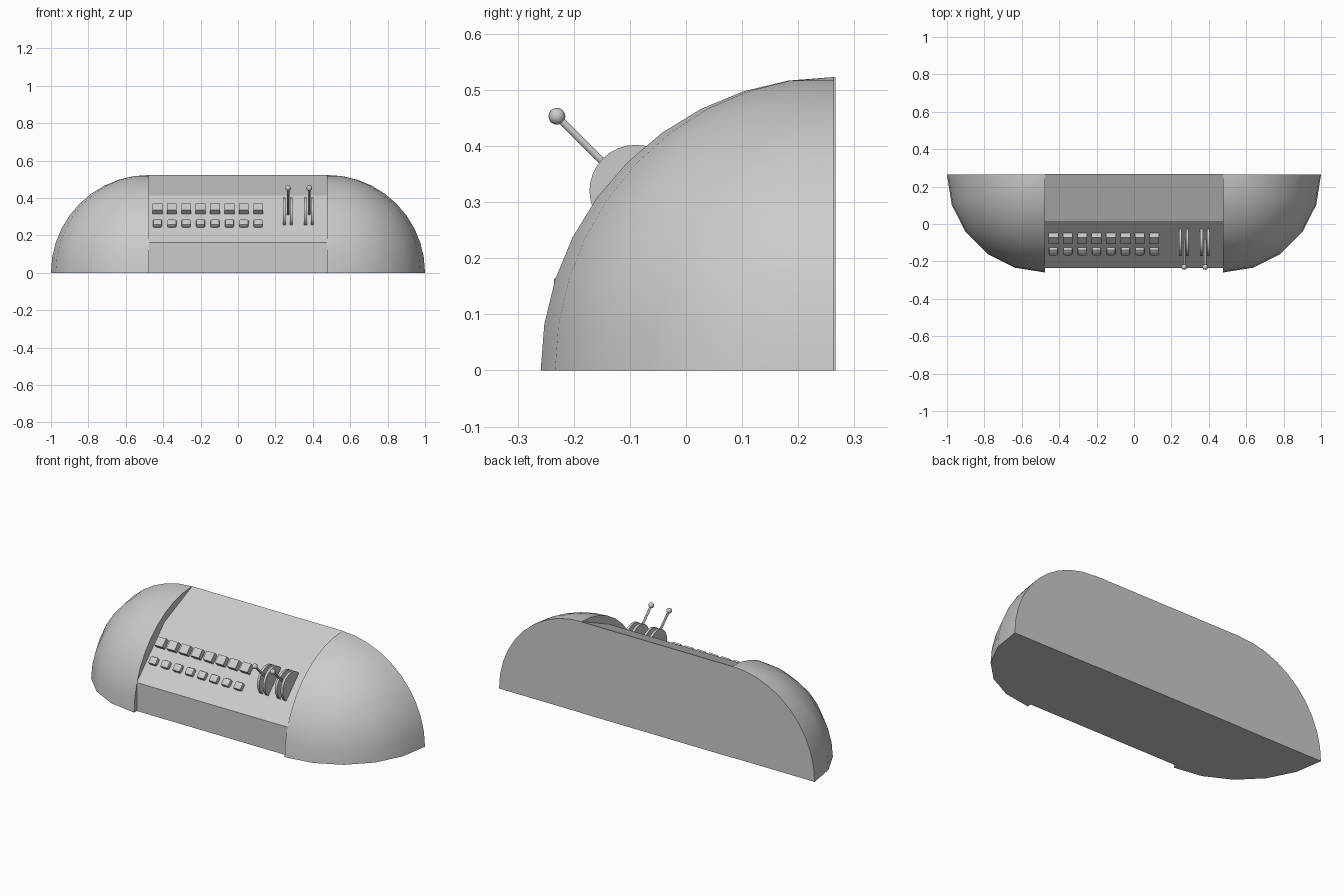
import bpy, bmesh
from math import sin, cos, pi, radians
from mathutils import Vector, Matrix

if "Cube" in bpy.data.objects:
    bpy.data.objects.remove(bpy.data.objects["Cube"])

R, XD, YB = 0.523, 0.477, 0.264       # dome radius, dome centre x, back plane y
TILT = Matrix.Rotation(radians(45), 3, 'X')


def finish(name, bm, smooth=False):
    bmesh.ops.remove_doubles(bm, verts=bm.verts, dist=1e-6)
    bmesh.ops.recalc_face_normals(bm, faces=bm.faces)
    me = bpy.data.meshes.new(name)
    bm.to_mesh(me)
    bm.free()
    ob = bpy.data.objects.new(name, me)
    bpy.context.collection.objects.link(ob)
    if smooth:
        bpy.ops.object.select_all(action='DESELECT')
        ob.select_set(True)
        bpy.context.view_layer.objects.active = ob
        bpy.ops.object.shade_smooth_by_angle(angle=radians(30))
    return ob


def slope(y, n=0.0):
    """Point on the 45 degree control panel at depth y, raised by n."""
    return Vector((0, y - n * 0.7071, y + 0.4 + n * 0.7071))


# rounded end: one eighth of a sphere, mirrored to the other side
bm = bmesh.new()
centre = bm.verts.new((XD, YB, 0))
pole = bm.verts.new((XD, YB, R))
cols = []
for i in range(6):
    a = i * pi / 10
    cols.append([bm.verts.new((XD + R * cos(a) * cos(j * pi / 20),
                               YB - R * sin(a) * cos(j * pi / 20),
                               R * sin(j * pi / 20))) for j in range(10)])
for a, b in zip(cols, cols[1:]):
    for j in range(9):
        bm.faces.new((a[j], b[j], b[j + 1], a[j + 1]))
    bm.faces.new((a[9], b[9], pole))
bm.faces.new([centre] + [c[0] for c in cols])
bm.faces.new([centre] + cols[0] + [pole])
bm.faces.new([centre] + cols[5] + [pole])
dome = finish("rounded_end", bm, True)
dome.modifiers.new("mirror", 'MIRROR')

# console body: extruded side profile
bm = bmesh.new()
profile = [(0.266, 0), (-0.235, 0), (-0.235, 0.163), (0.015, 0.413), (0.266, 0.523)]
f = bm.faces.new([bm.verts.new((-XD, y, z)) for y, z in profile])
ext = bmesh.ops.extrude_face_region(bm, geom=[f])
bmesh.ops.translate(bm, vec=(2 * XD, 0, 0),
                    verts=[v for v in ext["geom"] if isinstance(v, bmesh.types.BMVert)])
finish("console_body", bm)


# two rows of eight keys on the sloping panel
def key_row(name, y, width, length, height, bevel):
    for k in range(8):
        bm = bmesh.new()
        bmesh.ops.create_cube(bm, size=1)
        bmesh.ops.scale(bm, vec=(width, length, height + 0.01), verts=bm.verts)
        if bevel:
            bmesh.ops.bevel(bm, geom=bm.edges[:], offset=bevel, segments=2,
                            profile=0.5, affect='EDGES')
        bmesh.ops.rotate(bm, matrix=TILT, verts=bm.verts)
        pos = slope(y, height / 2 - 0.005)
        pos.x = -0.431 + 0.077 * k
        bmesh.ops.translate(bm, vec=pos, verts=bm.verts)
        finish(name, bm, bool(bevel))


key_row("upper_key", -0.068, 0.052, 0.050, 0.030, 0)
key_row("lower_key", -0.141, 0.048, 0.042, 0.020, 0.007)


# levers: a pair of guide discs, a rod and a ball knob
def cylinder(name, p, q, r, sides):
    p, q = Vector(p), Vector(q)
    d = q - p
    m = Matrix.Translation((p + q) / 2) @ d.to_track_quat('Z', 'Y').to_matrix().to_4x4()
    bm = bmesh.new()
    bmesh.ops.create_cone(bm, cap_ends=True, segments=sides, radius1=r, radius2=r,
                          depth=d.length, matrix=m)
    finish(name, bm, True)


for x in (0.266, 0.379):
    for s in (-0.018, 0.018):
        cylinder("lever_guide", (x + s - 0.007, -0.09, 0.32),
                 (x + s + 0.007, -0.09, 0.32), 0.082, 32)
    cylinder("lever_rod", (x + 0.002, -0.09, 0.313), (x + 0.002, -0.23, 0.453), 0.0065, 12)
    bm = bmesh.new()
    bmesh.ops.create_uvsphere(bm, u_segments=16, v_segments=10, radius=0.015,
                              matrix=Matrix.Translation((x + 0.002, -0.23, 0.453)))
    finish("lever_knob", bm, True)
